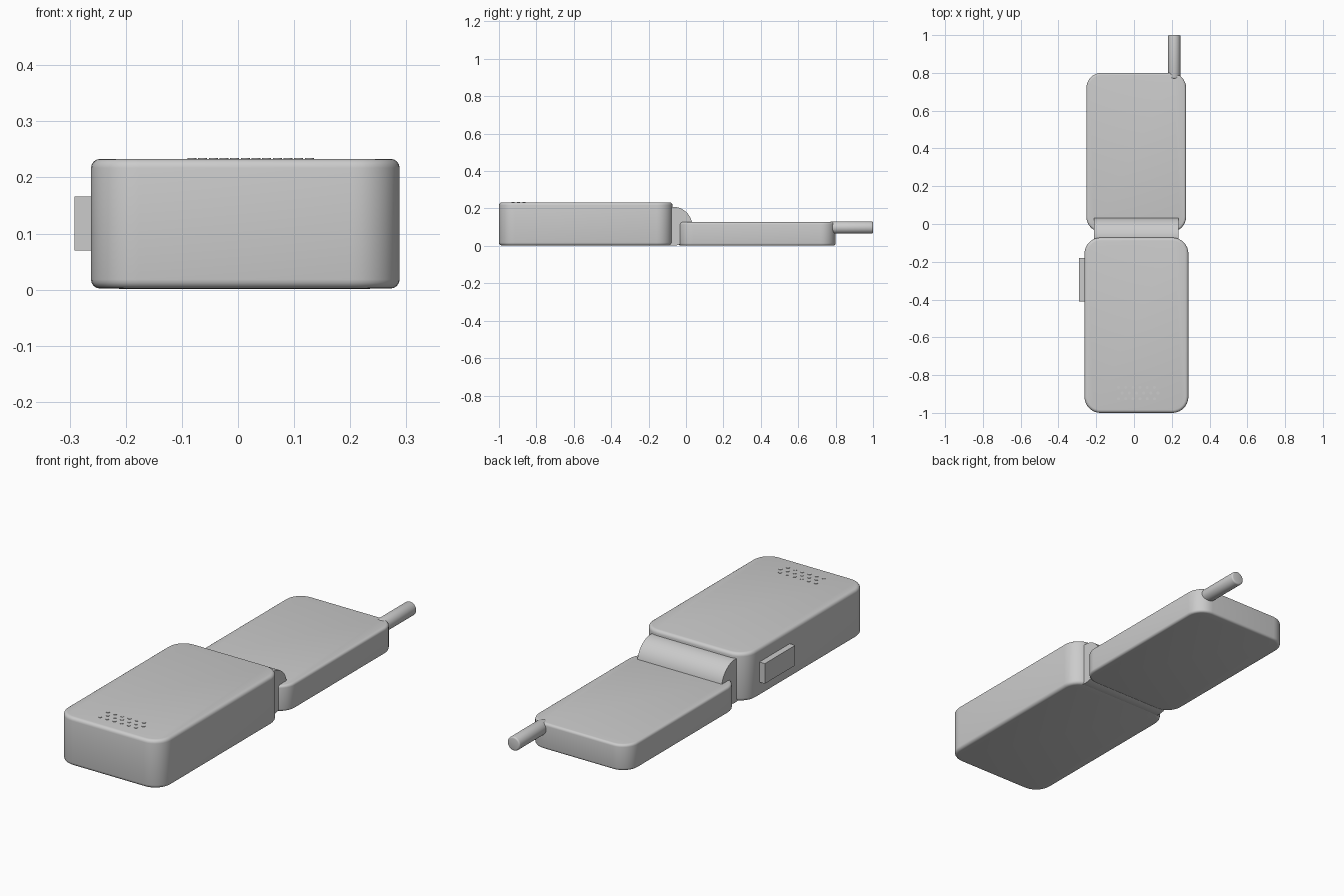
import bpy, bmesh, math
from mathutils import Matrix, Vector

if "Cube" in bpy.data.objects:
    bpy.data.objects.remove(bpy.data.objects["Cube"])

grey = bpy.data.materials.new("plain grey")
grey.diffuse_color = (0.6, 0.6, 0.6, 1)
grey.use_nodes = True
grey.node_tree.nodes["Principled BSDF"].inputs["Base Color"].default_value = grey.diffuse_color


def finish(name, bm, smooth=True):
    mesh = bpy.data.meshes.new(name)
    bmesh.ops.recalc_face_normals(bm, faces=bm.faces)
    bm.to_mesh(mesh)
    bm.free()
    mesh.materials.append(grey)
    ob = bpy.data.objects.new(name, mesh)
    bpy.context.collection.objects.link(ob)
    if smooth:
        bpy.ops.object.select_all(action='DESELECT')
        ob.select_set(True)
        bpy.context.view_layer.objects.active = ob
        bpy.ops.object.shade_smooth_by_angle(angle=math.radians(35))
    return ob


def box(name, lo, hi, corner=0, rim=0):
    """Box with rounded upright corners and softened top and bottom rims."""
    bm = bmesh.new()
    lo, hi = Vector(lo), Vector(hi)
    bmesh.ops.create_cube(bm, size=1, matrix=Matrix.Translation((lo + hi) / 2)
                          @ Matrix.Diagonal((*(hi - lo), 1)))
    if corner:
        upright = [e for e in bm.edges
                   if abs(e.verts[0].co.z - e.verts[1].co.z) > 1e-4]
        bmesh.ops.bevel(bm, geom=upright, offset=corner, segments=8,
                        profile=0.5, affect='EDGES')
    if rim:
        level = [e for e in bm.edges
                 if abs(e.verts[0].co.z - e.verts[1].co.z) < 1e-4]
        bmesh.ops.bevel(bm, geom=level, offset=rim, segments=4,
                        profile=0.5, affect='EDGES')
    return finish(name, bm, bool(corner))


def rod(name, start, end, radius, sides=32, rim=0):
    """Capped cylinder between two points."""
    bm = bmesh.new()
    start, end = Vector(start), Vector(end)
    axis = end - start
    m = Matrix.Translation((start + end) / 2) @ axis.to_track_quat('Z', 'Y').to_matrix().to_4x4()
    bmesh.ops.create_cone(bm, cap_ends=True, segments=sides, radius1=radius,
                          radius2=radius, depth=axis.length, matrix=m)
    if rim:
        caps = {e for f in bm.faces if len(f.verts) > 4 for e in f.edges}
        bmesh.ops.bevel(bm, geom=list(caps), offset=rim, segments=3,
                        profile=0.5, affect='EDGES')
    return finish(name, bm)


# Two halves of the folding phone
box("handset_body", (-0.262, -1.0, 0.002), (0.288, -0.072, 0.233), 0.085, 0.016)
box("flip_lid", (-0.252, -0.042, 0.002), (0.276, 0.80, 0.127), 0.08, 0.012)

# Hinge barrel between the halves
rod("hinge_barrel", (-0.212, -0.07, 0.105), (0.235, -0.07, 0.105), 0.104, 48)

# Antenna and side button
rod("antenna", (0.213, 0.77, 0.098), (0.213, 1.0, 0.098), 0.033, 32, 0.007)
box("side_button", (-0.291, -0.41, 0.07), (-0.25, -0.18, 0.166))

# Staggered speaker dots
bm = bmesh.new()
for row in range(3):
    for col in range(6):
        x = -0.082 + col * 0.038 + (row % 2) * 0.019
        bmesh.ops.create_cone(bm, cap_ends=True, segments=12, radius1=0.008,
                              radius2=0.008, depth=0.005, matrix=Matrix.Translation(
                                  (x, -0.925 + row * 0.03, 0.2325)))
finish("speaker_dots", bm)
